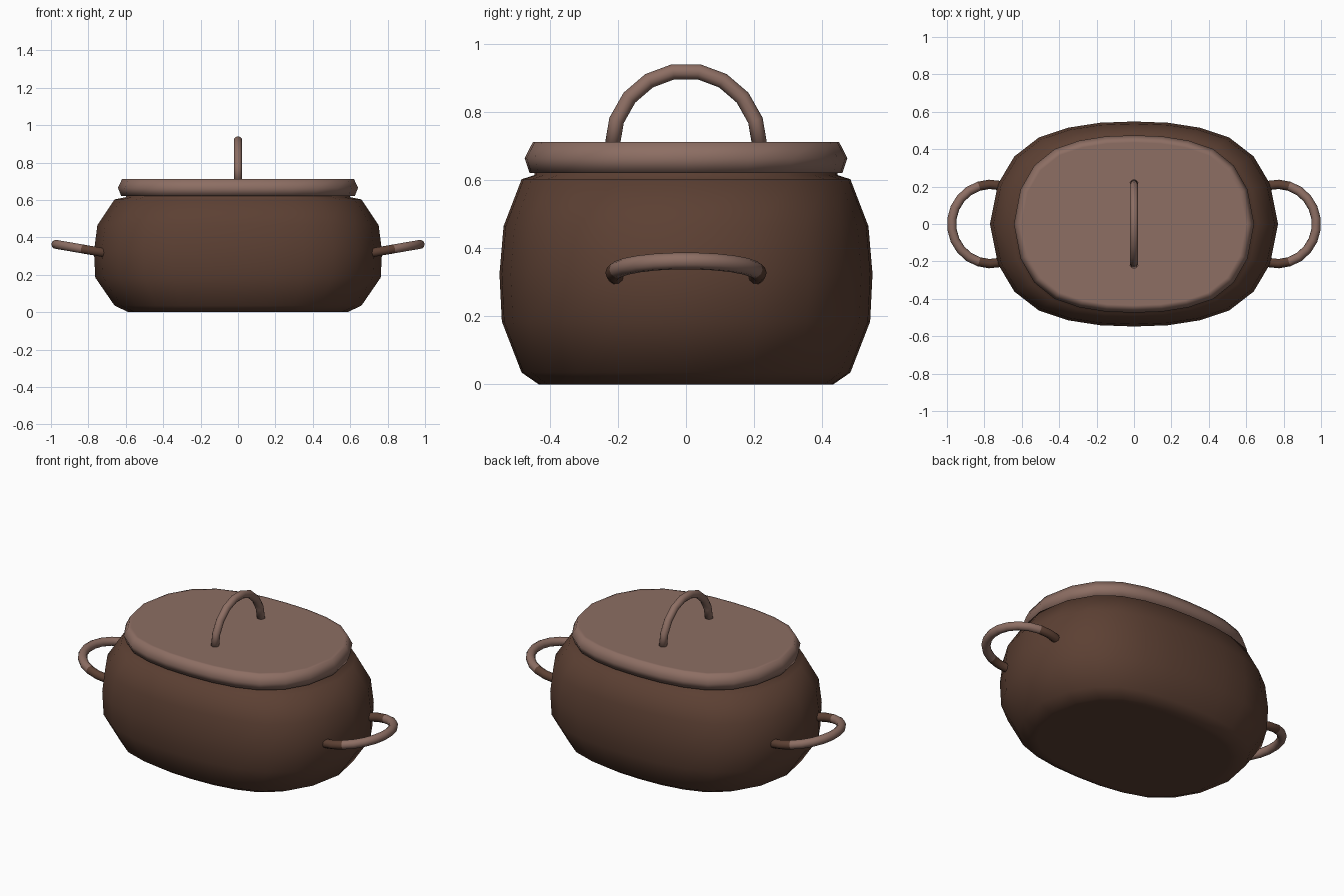
import bpy
import bmesh
from math import cos, sin, radians, pi
from mathutils import Vector

if "Cube" in bpy.data.objects:
    bpy.data.objects.remove(bpy.data.objects["Cube"], do_unlink=True)


def make_material(name, color):
    mat = bpy.data.materials.new(name)
    mat.use_nodes = True
    mat.diffuse_color = color
    mat.node_tree.nodes["Principled BSDF"].inputs["Base Color"].default_value = color
    return mat


dark_brown = make_material("dark brown", (0.107, 0.051, 0.033, 1))
light_brown = make_material("light brown", (0.266, 0.156, 0.125, 1))


def loft(name, rings, materials):
    """Skin a stack of equal-length rings and cap both ends."""
    bm = bmesh.new()
    loops = [[bm.verts.new(p) for p in ring] for ring in rings]
    for low, high in zip(loops, loops[1:]):
        for i in range(len(low)):
            j = (i + 1) % len(low)
            bm.faces.new((low[i], low[j], high[j], high[i]))
    bm.faces.new(loops[0][::-1])
    bm.faces.new(loops[-1])
    bmesh.ops.recalc_face_normals(bm, faces=bm.faces)
    for face in bm.faces:
        face.smooth = True
    mesh = bpy.data.meshes.new(name)
    bm.to_mesh(mesh)
    bm.free()
    for mat in materials:
        mesh.materials.append(mat)
    obj = bpy.data.objects.new(name, mesh)
    bpy.context.collection.objects.link(obj)
    return obj


# Rounded oval plan, one quarter mirrored to 24 points
quarter = [(1, 0), (.945, .39), (.83, .66), (.66, .845), (.455, .94), (.235, .988)]
oval = []
for k in range(4):
    if k % 2 == 0:
        part = quarter
    else:
        part = [(0, 1)] + [(-x, y) for x, y in quarter[:0:-1]]
    sign = -1 if k > 1 else 1
    oval += [(sign * x, sign * y) for x, y in part]


def oval_ring(half_x, half_y, z):
    return [(x * half_x, y * half_y, z) for x, y in oval]


# Pot body: bulging sides, with a narrow neck below the lid
body_profile = [(.55, .40, 0), (.585, .432, 0), (.66, .483, .035), (.763, .541, .185),
                (.77, .548, .325), (.752, .536, .465), (.66, .483, .603),
                (.60, .445, .615), (.60, .445, .64)]
loft("pot_body", [oval_ring(*p) for p in body_profile], [dark_brown])

# Lid: thick plate with a bevelled edge
lid_profile = [(.58, .42, .622), (.625, .46, .622), (.642, .474, .665),
               (.62, .45, .712), (.60, .435, .712)]
loft("lid", [oval_ring(*p) for p in lid_profile], [light_brown])


def tube(name, centre, out, side, start, end, steps, radius, materials):
    """Sweep a round section along an arc spanned by the out and side vectors."""
    normal = out.cross(side).normalized()
    rings = []
    for s in range(steps + 1):
        a = start + (end - start) * s / steps
        radial = (out * cos(a) + side * sin(a))
        middle = centre + radial
        radial = radial.normalized()
        rings.append([middle + radius * (radial * cos(t) + normal * sin(t))
                      for t in (2 * pi * i / 10 for i in range(10))])
    return loft(name, rings, materials)


# Upright arched handle on the lid
tube("lid_handle", Vector((0, 0, .70)), Vector((0, .217, 0)), Vector((0, 0, .222)),
     0, pi, 9, .0225, [light_brown])

# Tilted side handles, darker where they join the pot
for name, s in (("left_handle", 1), ("right_handle", -1)):
    handle = tube(name, Vector((s * .767, 0, .327)), Vector((s * .208, 0, .036)),
                  Vector((0, .212, 0)), radians(-120), radians(120), 15, .025,
                  [light_brown, dark_brown])
    for face in handle.data.polygons:
        face.material_index = int(abs(face.center.x) < .82)
